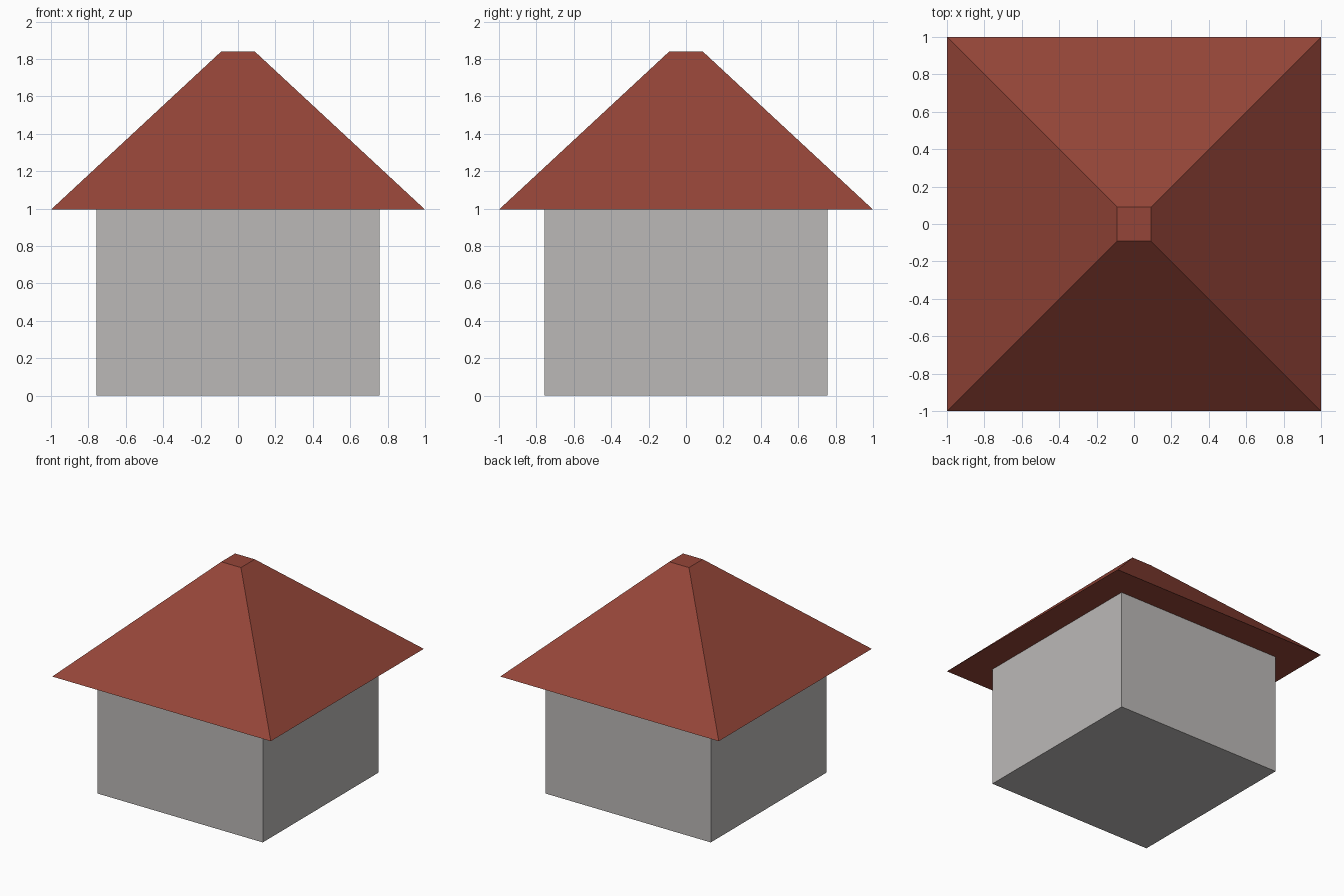
import bpy
import bmesh

if "Cube" in bpy.data.objects:
    bpy.data.objects.remove(bpy.data.objects["Cube"])


def material(name, rgb):
    mat = bpy.data.materials.new(name)
    mat.diffuse_color = (*rgb, 1.0)
    mat.use_nodes = True
    mat.node_tree.nodes["Principled BSDF"].inputs["Base Color"].default_value = mat.diffuse_color
    return mat


def square_frustum(name, half_bottom, half_top, z0, z1, mat):
    """Closed four-sided solid tapering from one square to another."""
    bm = bmesh.new()
    bmesh.ops.create_cube(bm, size=2)
    for v in bm.verts:
        top = v.co.z > 0
        half = half_top if top else half_bottom
        v.co = (v.co.x * half, v.co.y * half, z1 if top else z0)
    mesh = bpy.data.meshes.new(name)
    bm.to_mesh(mesh)
    bm.free()
    mesh.materials.append(mat)
    obj = bpy.data.objects.new(name, mesh)
    bpy.context.collection.objects.link(obj)
    return obj


# Plain box walls
square_frustum("walls", 0.757, 0.757, 0.0, 0.995,
               material("light grey plaster", (0.50, 0.485, 0.475)))

# Overhanging hipped roof with a small flat cap
square_frustum("roof", 1.0, 0.09, 0.995, 1.84,
               material("red tile", (0.30, 0.06, 0.04)))
